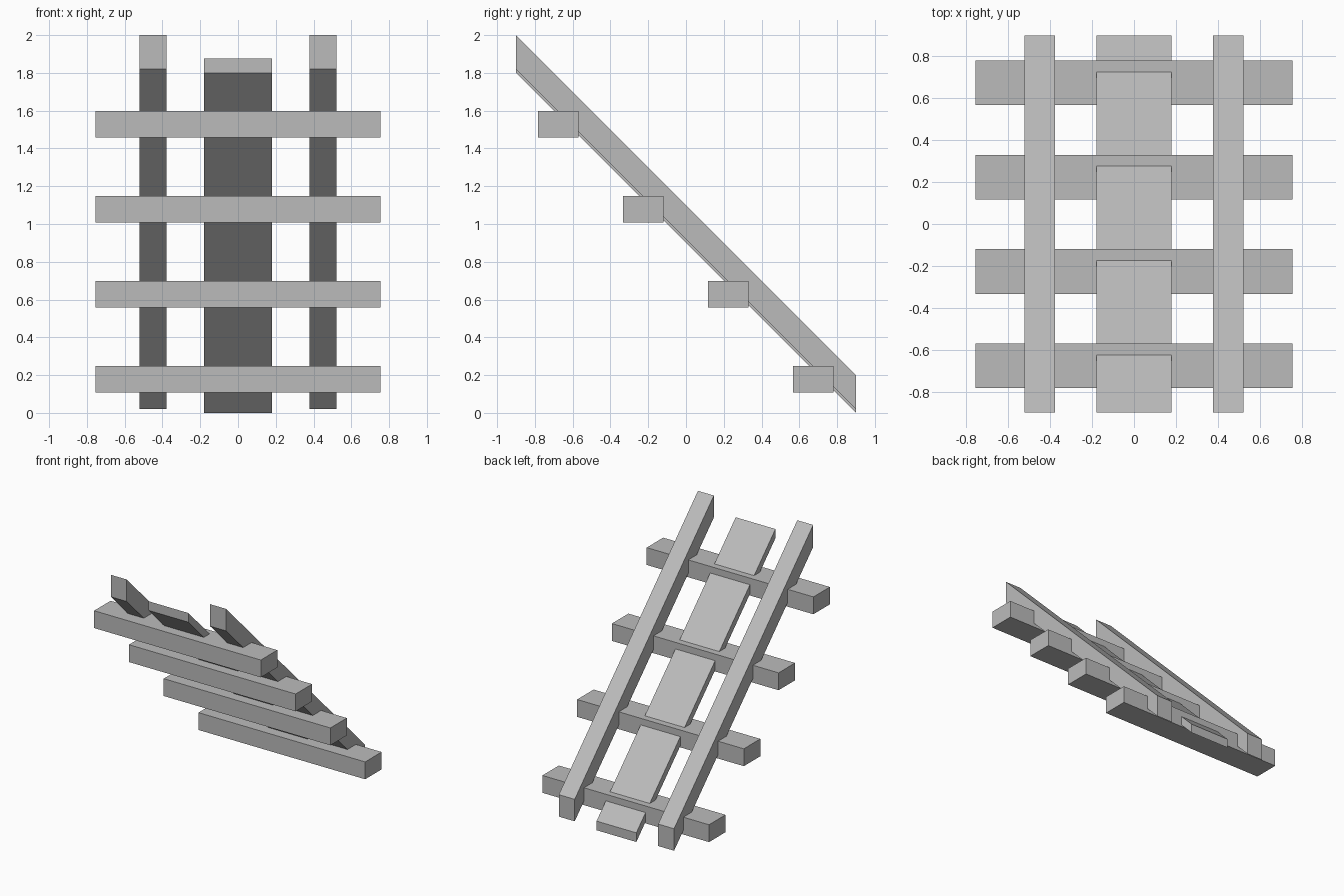
import bpy

if "Cube" in bpy.data.objects:
    bpy.data.objects.remove(bpy.data.objects["Cube"])

# One grey for the whole track
grey = bpy.data.materials.new("grey")
grey.diffuse_color = (0.5, 0.5, 0.5, 1)
grey.use_nodes = True
grey.node_tree.nodes["Principled BSDF"].inputs["Base Color"].default_value = grey.diffuse_color


def prism(name, x0, x1, profile):
    """Extrude a (y, z) profile along x."""
    n = len(profile)
    verts = [(x, y, z) for x in (x0, x1) for y, z in profile]
    faces = [tuple(reversed(range(n))), tuple(range(n, 2 * n))]
    faces += [(i, (i + 1) % n, n + (i + 1) % n, n + i) for i in range(n)]
    mesh = bpy.data.meshes.new(name)
    mesh.from_pydata(verts, [], faces)
    mesh.materials.append(grey)
    obj = bpy.data.objects.new(name, mesh)
    bpy.context.collection.objects.link(obj)


def slope(bottom, top):
    """45 degree beam profile with upright ends; heights given at the low end."""
    return [(-0.9, bottom + 1.8), (0.9, bottom), (0.9, top), (-0.9, top + 1.8)]


# Sloping rails
for side, x in (("left", -0.45), ("right", 0.45)):
    prism(side + "_rail", x - 0.072, x + 0.072, slope(0.02, 0.2))

# Thin plank down the middle
prism("centre_plank", -0.18, 0.18, slope(0.0, 0.075))

# Level sleepers, stepping down towards the back
for i in range(4):
    y, z = -0.783 + 0.45 * i, 1.457 - 0.45 * i
    prism(f"sleeper_{i + 1}", -0.755, 0.755,
          [(y, z), (y + 0.213, z), (y + 0.213, z + 0.142), (y, z + 0.142)])
